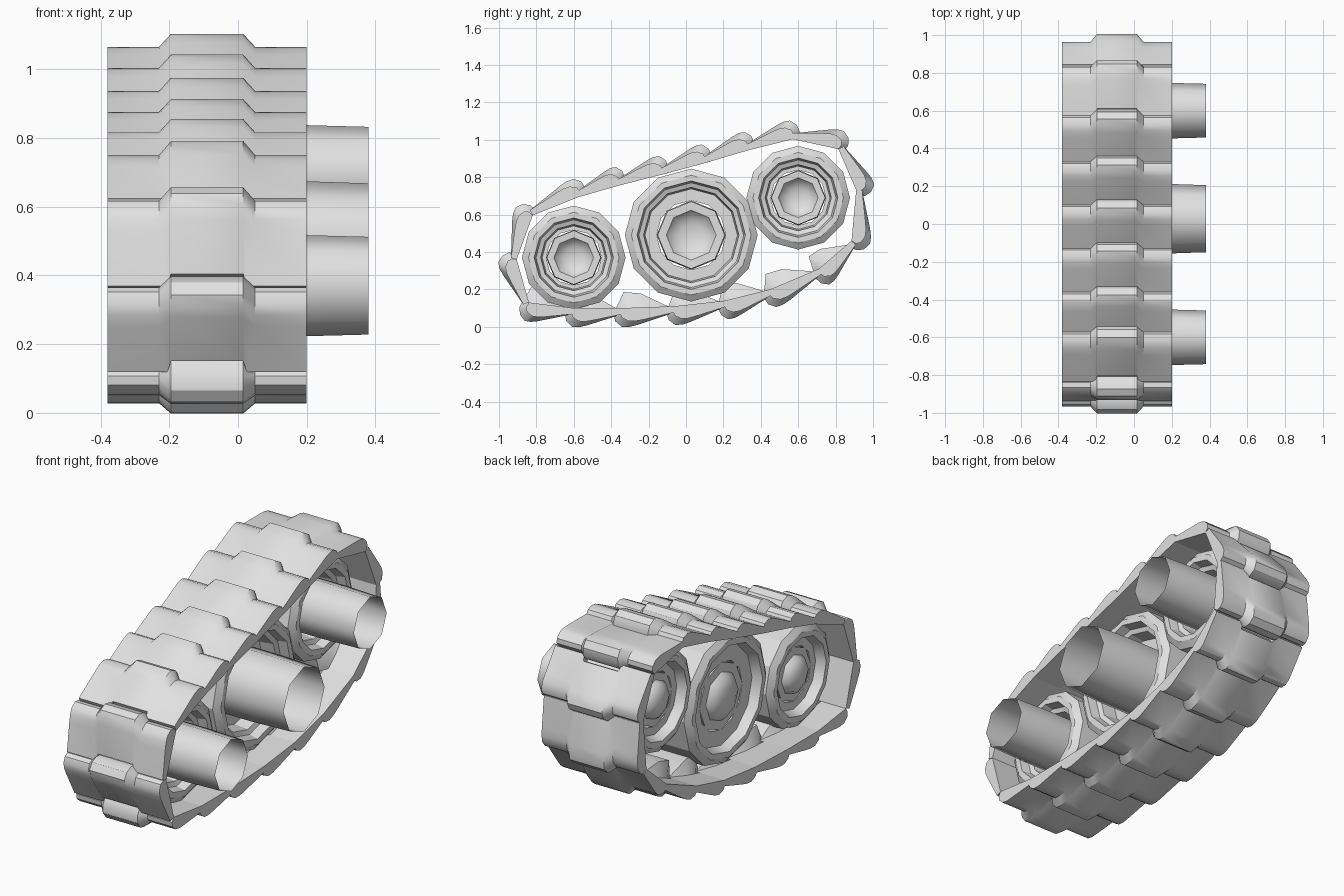
import bpy, bmesh, math
from mathutils import Vector

if "Cube" in bpy.data.objects:
    bpy.data.objects.remove(bpy.data.objects["Cube"])

grey = bpy.data.materials.new("plain_grey")
grey.diffuse_color = (0.75, 0.75, 0.75, 1)
grey.use_nodes = True
grey.node_tree.nodes["Principled BSDF"].inputs["Base Color"].default_value = grey.diffuse_color

CX = -0.09  # middle plane of the track


def make_object(name, bm, angle):
    bmesh.ops.recalc_face_normals(bm, faces=bm.faces)
    mesh = bpy.data.meshes.new(name)
    bm.to_mesh(mesh)
    bm.free()
    mesh.materials.append(grey)
    obj = bpy.data.objects.new(name, mesh)
    bpy.context.collection.objects.link(obj)
    bpy.ops.object.select_all(action='DESELECT')
    obj.select_set(True)
    bpy.context.view_layer.objects.active = obj
    bpy.ops.object.shade_smooth_by_angle(angle=math.radians(angle))
    return obj


def lathe(name, profile, sides, cy, cz, angle, closed=False):
    """Spin (x, radius) points around an axis parallel to x."""
    bm = bmesh.new()
    rings = []
    for x, r in profile:
        if r == 0:
            rings.append([bm.verts.new((x, cy, cz))] * sides)
            continue
        ring = []
        for i in range(sides):
            a = 2 * math.pi * i / sides
            ring.append(bm.verts.new((x, cy + r * math.cos(a), cz + r * math.sin(a))))
        rings.append(ring)
    pairs = list(zip(rings, rings[1:]))
    if closed:
        pairs.append((rings[-1], rings[0]))
    for a, b in pairs:
        for i in range(sides):
            j = (i + 1) % sides
            quad = list(dict.fromkeys([a[i], a[j], b[j], b[i]]))
            bm.faces.new(quad)
    return make_object(name, bm, angle)


# Track shoe outline: along, centre height, edge height, foot half width
SHOE = [
    (0.00, 0.000, 0.000, 0.140),
    (-0.012, 0.030, 0.025, 0.140),
    (-0.005, 0.070, 0.050, 0.140),
    (0.025, 0.100, 0.070, 0.140),
    (0.060, 0.102, 0.072, 0.140),
    (0.100, 0.093, 0.065, 0.138),
    (0.252, 0.040, 0.032, 0.115),
    (0.250, 0.000, 0.000, 0.115),
    (0.120, -0.075, 0.000, 0.138),
    (0.040, -0.085, 0.000, 0.140),
]
CROWN = 0.105   # half width of the raised centre
SHIFT = -0.035  # the centre sits ahead of the edges


def track_shoe(name, start, end, guide):
    p, q = Vector(start), Vector(end)
    d = (q - p).normalized()
    out = Vector((d.y, -d.x))
    k = (q - p).length / 0.25
    bm = bmesh.new()
    rows = []
    for s, hc, he, foot in SHOE:
        if hc < 0 and not guide:
            continue
        row = []
        for dx, h, ds in ((-0.29, he, 0), (-foot, he, 0), (-CROWN, hc, SHIFT),
                          (CROWN, hc, SHIFT), (foot, he, 0), (0.29, he, 0)):
            c = p + d * (s * k + ds) + out * h
            row.append(bm.verts.new((CX + dx, c.x, c.y)))
        rows.append(row)
    for a, b in zip(rows, rows[1:] + rows[:1]):
        for i in range(5):
            bm.faces.new((a[i], a[i + 1], b[i + 1], b[i]))
    for end_column in (0, 5):
        bm.faces.new([row[end_column] for row in rows])
    return make_object(name, bm, 32)


# Track loop: hinge points (y, z), bottom run first, then back, top and front
hinges = [
    (-0.84, 0.13), (-0.60, 0.10), (-0.34, 0.10), (-0.06, 0.11), (0.21, 0.14),
    (0.45, 0.20), (0.71, 0.31), (0.885, 0.46), (0.91, 0.73), (0.815, 0.95),
    (0.57, 1.003), (0.33, 0.943), (0.10, 0.875), (-0.13, 0.813), (-0.36, 0.755),
    (-0.57, 0.695), (-0.82, 0.595), (-0.905, 0.36),
]
for n, start in enumerate(hinges):
    # Shoes on the bottom run show a guide hump on the inside
    track_shoe(f"track_shoe_{n + 1}", start, hinges[(n + 1) % len(hinges)], n < 7)

# Road wheels: name, y, z, wheel radius, axle radius
wheels = [
    ("front", -0.60, 0.37, 0.277, 0.148),
    ("middle", 0.028, 0.49, 0.355, 0.185),
    ("rear", 0.60, 0.69, 0.277, 0.148),
]
for name, cy, cz, R, r in wheels:
    # Rimmed wheel: deep recess on the axle side, shallow one on the hub side
    rim = [(0.19, R - 0.065), (0.19, R - 0.035), (0.165, R)]
    profile = [(0.05, r), (0.05, R - 0.108), (0.13, R - 0.100), (0.14, R - 0.075)] + rim
    profile += [(-x, rad) for x, rad in reversed(rim)]
    profile += [(-0.14, R - 0.085), (-0.14, r)]
    lathe(f"{name}_wheel", [(CX + x, rad) for x, rad in profile],
          12, cy, cz, 28, closed=True)
    # Open axle tube
    lathe(f"{name}_axle_tube",
          [(-0.23, r), (0.16, r), (0.38, r * 0.96)], 8, cy, cz, 50)
    # Domed hub closing the inner end of the tube
    hub = r * 0.72
    lathe(f"{name}_hub_dome",
          [(-0.23, r), (-0.232, hub), (-0.258, hub * 0.85),
           (-0.277, hub * 0.5), (-0.285, 0)], 8, cy, cz, 50)
